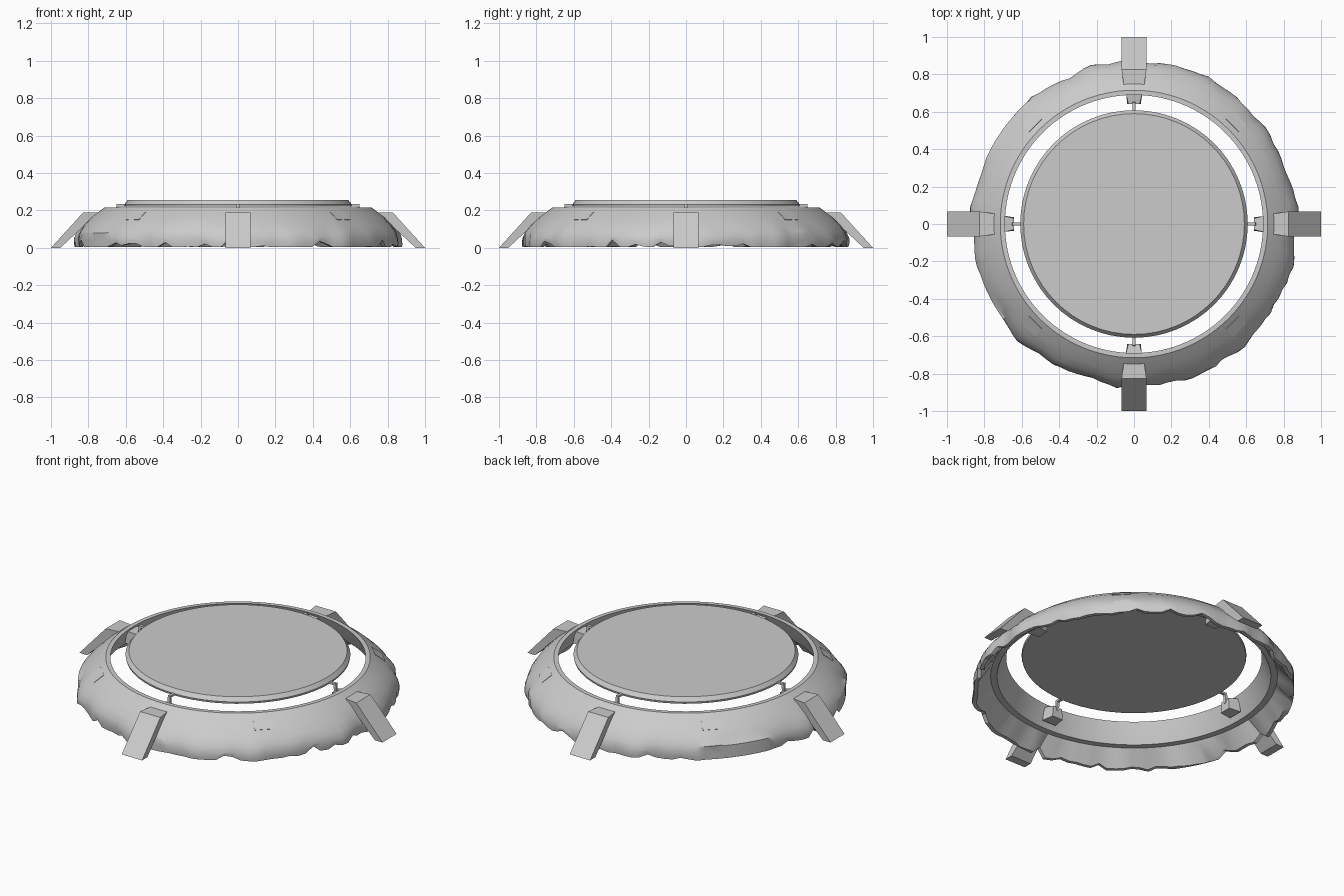
import bpy, bmesh, random
from math import sin, cos, pi, radians, degrees
from mathutils import Matrix, noise, Vector

if "Cube" in bpy.data.objects:
    bpy.data.objects.remove(bpy.data.objects["Cube"])

random.seed(4)


def finish(bm, name, smooth=True):
    bmesh.ops.recalc_face_normals(bm, faces=bm.faces)
    mesh = bpy.data.meshes.new(name)
    bm.to_mesh(mesh)
    bm.free()
    ob = bpy.data.objects.new(name, mesh)
    bpy.context.collection.objects.link(ob)
    if smooth:
        bpy.context.view_layer.objects.active = ob
        ob.select_set(True)
        bpy.ops.object.shade_smooth_by_angle(angle=radians(30))
        ob.select_set(False)
    return ob


def revolve(bm, profile, n, closed=True, warp=None):
    rings = []
    for i in range(n):
        a = 2 * pi * i / n
        ring = []
        for k, (r, z) in enumerate(profile):
            if warp:
                r, z = warp(a, k, r, z)
            ring.append(bm.verts.new((r * cos(a), r * sin(a), z)))
        rings.append(ring)
    m = len(profile)
    for i in range(n):
        p, q = rings[i], rings[(i + 1) % n]
        for k in range(m if closed else m - 1):
            j = (k + 1) % m
            bm.faces.new((p[k], q[k], q[j], p[j]))
    return rings


def prism(name, profile, widths, angle):
    """Extrude an (r, z) outline sideways, one half-width per point."""
    bm = bmesh.new()
    a = [bm.verts.new((r, -w, z)) for (r, z), w in zip(profile, widths)]
    b = [bm.verts.new((r, w, z)) for (r, z), w in zip(profile, widths)]
    bm.faces.new(a)
    bm.faces.new(b[::-1])
    for i in range(len(a)):
        j = (i + 1) % len(a)
        bm.faces.new((a[i], a[j], b[j], b[i]))
    bm.transform(Matrix.Rotation(angle, 4, 'Z'))
    return finish(bm, name, False)


# Central disc with bevelled rim
bm = bmesh.new()
rings = revolve(bm, [(0.605, 0.22), (0.608, 0.232), (0.59, 0.255)], 64, closed=False)
bm.faces.new([r[0] for r in rings])
bm.faces.new([r[2] for r in rings])
finish(bm, "centre_disc")

# Outer ring, hollow underneath, with an eroded lower edge
flat_spots = [(131, 158), (195, 217), (273, 277), (43, 48)]


def erode(a, k, r, z):
    if k not in (4, 5, 6, 7, 8, 9):
        return r, z
    d = Vector((cos(a), sin(a), 0))
    amount = {4: 0.3, 5: 0.8, 6: 1.0, 7: 1.3, 8: 1.3, 9: 1.2}[k]
    r += 0.022 * amount * noise.noise(d * 6)
    if k in (6, 7, 8, 9):
        r += 0.014 * noise.noise(d * 13 + Vector((3, 5, 1)))
    if k in (7, 8, 9):
        z += max(0, 0.06 * noise.noise(d * 10 + Vector((7, 2, 4))))
    deg = degrees(a)
    if k in (6, 7, 8) and any(lo <= deg <= hi for lo, hi in flat_spots):
        r, z = 0.865, {6: 0.08, 7: 0.04, 8: 0.005}[k]
    return r, z


profile = [(0.69, 0.215), (0.715, 0.215), (0.735, 0.2), (0.785, 0.163),
           (0.83, 0.12), (0.857, 0.085), (0.868, 0.05), (0.868, 0.02),
           (0.866, 0.004), (0.845, 0.004), (0.775, 0.1), (0.74, 0.1), (0.71, 0.165)]
bm = bmesh.new()
revolve(bm, profile, 120, warp=erode)
finish(bm, "outer_ring")

for i in range(4):
    ang = i * pi / 2
    # Slanted outer legs
    prism(f"leg_{i + 1}", [(1.0, 0.0), (0.827, 0.19), (0.745, 0.19), (0.95, 0.0)],
          [0.067, 0.067, 0.055, 0.067], ang)
    # Inner brackets on the ring wall
    prism(f"bracket_{i + 1}", [(0.642, 0.125), (0.642, 0.19), (0.70, 0.2), (0.715, 0.125)],
          [0.036, 0.03, 0.045, 0.045], ang)
    # Bent pins joining the brackets to the disc
    prism(f"pin_{i + 1}", [(0.64, 0.17), (0.655, 0.17), (0.65, 0.234),
                           (0.60, 0.234), (0.60, 0.222), (0.636, 0.222)],
          [0.008] * 6, ang)
    # Nearly flush plates between the legs
    prism(f"plate_{i + 1}", [(0.745, 0.194), (0.80, 0.152), (0.79, 0.14), (0.735, 0.18)],
          [0.05, 0.05, 0.05, 0.05], ang + pi / 4)
